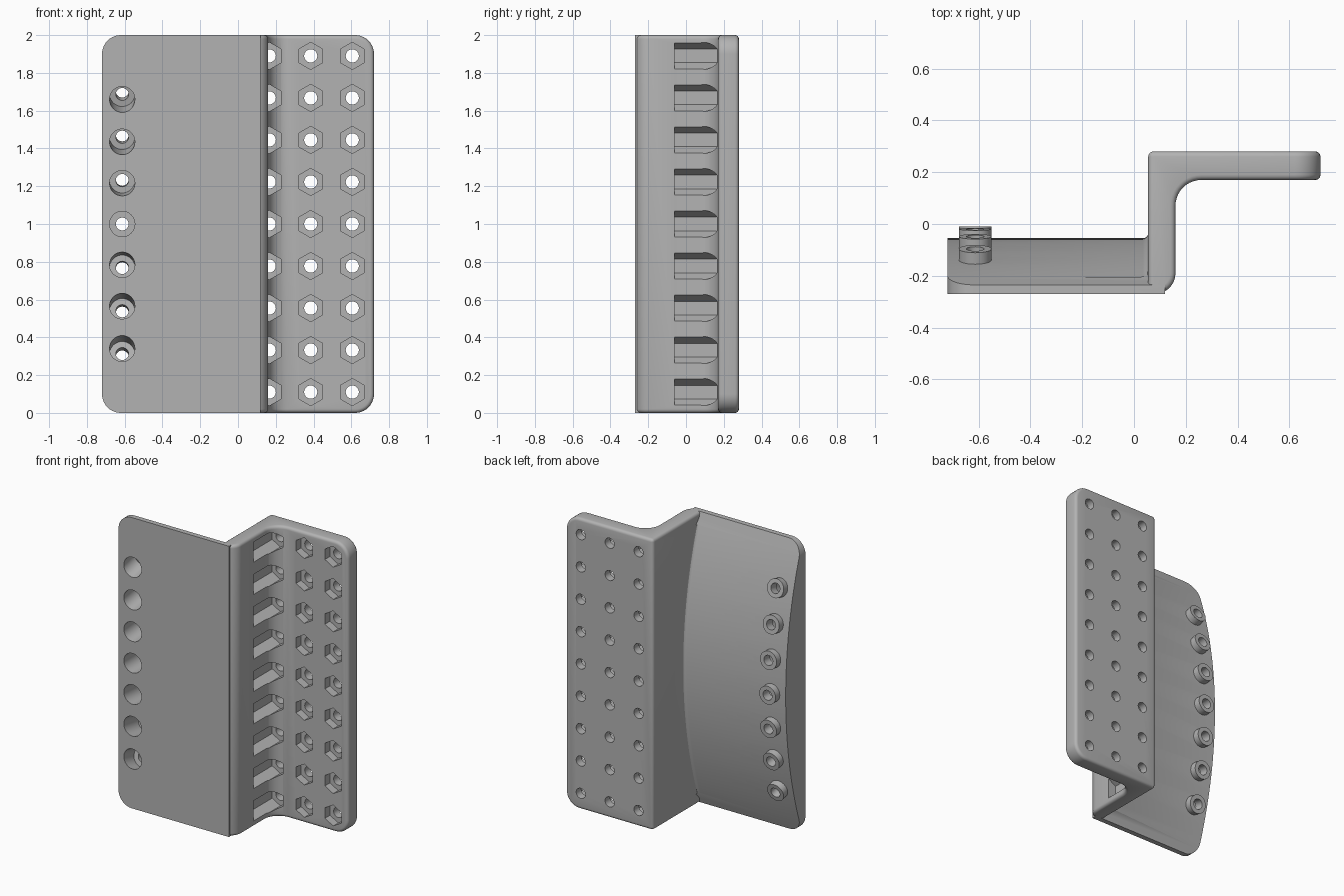
import bpy, bmesh, math
from mathutils import Matrix, Vector

cube = bpy.data.objects.get("Cube")
if cube:
    bpy.data.objects.remove(cube, do_unlink=True)

R = 2.87                      # radius of the bulging back
AXIS_Y, AXIS_Z = -0.055 - R, 1.0

grey = bpy.data.materials.new("plain grey")
grey.use_nodes = True
COL = (0.45, 0.45, 0.45, 1)
grey.diffuse_color = COL
grey.node_tree.nodes["Principled BSDF"].inputs["Base Color"].default_value = COL


def make(name, bm):
    bmesh.ops.recalc_face_normals(bm, faces=bm.faces)
    mesh = bpy.data.meshes.new(name)
    bm.to_mesh(mesh)
    bm.free()
    mesh.materials.append(grey)
    ob = bpy.data.objects.new(name, mesh)
    bpy.context.collection.objects.link(ob)
    return ob


def rounded(corners, steps=10):
    """Right-angled outline with a fillet radius at each corner."""
    out = []
    for i, (x, y, r) in enumerate(corners):
        p = Vector((x, y))
        a = (Vector(corners[i - 1][:2]) - p).normalized()
        b = (Vector(corners[(i + 1) % len(corners)][:2]) - p).normalized()
        if r == 0:
            out.append(p)
            continue
        c = p + (a + b) * r
        for k in range(steps + 1):
            t = math.pi / 2 * k / steps
            out.append(c - b * r * math.cos(t) - a * r * math.sin(t))
    return out


def prism(name, outline, place, lo, hi):
    """Extrude an outline from lo to hi; place(u, v, w) maps it into space."""
    bm = bmesh.new()
    face = bm.faces.new([bm.verts.new(place(u, v, lo)) for u, v in outline])
    geom = bmesh.ops.extrude_face_region(bm, geom=[face])["geom"]
    shift = Vector(place(0, 0, hi)) - Vector(place(0, 0, lo))
    bmesh.ops.translate(bm, vec=shift, verts=[g for g in geom if isinstance(g, bmesh.types.BMVert)])
    return make(name, bm)


def cylinders(name, items, sides, radius):
    """Cylinders from (origin, tilt, start, end), running backwards along the tilt."""
    bm = bmesh.new()
    for origin, tilt, lo, hi in items:
        d = Vector((0, math.cos(tilt), math.sin(tilt)))
        m = Matrix.Translation(Vector(origin) + d * (lo + hi) / 2) @ Matrix.Rotation(tilt - math.pi / 2, 4, 'X')
        bmesh.ops.create_cone(bm, cap_ends=True, segments=sides, radius1=radius,
                              radius2=radius, depth=hi - lo, matrix=m)
    return make(name, bm)


def apply(ob, mod):
    bpy.context.view_layer.objects.active = ob
    bpy.ops.object.modifier_apply(modifier=mod.name)


def boolean(ob, other, op):
    mod = ob.modifiers.new("cut", 'BOOLEAN')
    mod.operation, mod.solver, mod.object = op, 'EXACT', other
    apply(ob, mod)
    bpy.data.objects.remove(other, do_unlink=True)


xz = lambda u, v, w: (u, w, v)
xy = lambda u, v, w: (u, v, w)
yz = lambda u, v, w: (w, u, v)

# Front plate: flat front, arched back, two rounded corners
arc = []
for i in range(49):
    dz = -1.05 + 2.1 * i / 48
    arc.append((AXIS_Y + math.sqrt(R * R - dz * dz), 1 + dz))
body = prism("mounting_bracket", [(-0.27, 2.05), (-0.27, -0.05)] + arc, yz, -0.9, 0.12)
trim = prism("plate_trim", rounded([(-0.72, 0, 0.1), (0.3, 0, 0), (0.3, 2, 0), (-0.72, 2, 0.1)]), xz, -0.6, 0.3)
boolean(body, trim, 'INTERSECT')

# Web and rear flange with softened edges
web = prism("web_and_flange", rounded([(0.055, -0.27, 0), (0.16, -0.27, 0.08), (0.16, 0.17, 0.1),
                                       (0.9, 0.17, 0), (0.9, 0.28, 0), (0.055, 0.28, 0)]), xy, -0.1, 2.1)
trim = prism("flange_trim", rounded([(-0.3, 0, 0), (0.72, 0, 0.1), (0.72, 2, 0.1), (-0.3, 2, 0)]), xz, -0.6, 0.6)
boolean(web, trim, 'INTERSECT')
soft = web.modifiers.new("soft", 'BEVEL')
soft.width, soft.segments, soft.limit_method, soft.angle_limit = 0.02, 4, 'ANGLE', math.radians(40)
apply(web, soft)
boolean(body, web, 'UNION')

# Small cove where the arched back meets the web
bm = bmesh.new()
bm.from_mesh(body.data)


def on_seam(v):
    y, z = v.co.y - AXIS_Y, v.co.z - AXIS_Z
    return abs(v.co.x - 0.055) < 1e-3 and abs(math.hypot(y, z) - R) < 2e-3 and abs(z) < 0.95


seam = [e for e in bm.edges if all(on_seam(v) for v in e.verts)]
bmesh.ops.bevel(bm, geom=seam, offset=0.02, segments=3, profile=0.5, affect='EDGES')
bm.to_mesh(body.data)
bm.free()

# Row of radial bosses with counterbores from the front
tilts = [math.radians(4.65 * i) for i in range(-3, 4)]
radial = lambda lo, hi: [((-0.613, AXIS_Y, AXIS_Z), t, R + lo, R + hi) for t in tilts]
boolean(body, cylinders("bosses", radial(-0.08, 0.045), 32, 0.0625), 'UNION')
boolean(body, cylinders("counterbores", radial(-0.4, -0.02), 32, 0.067), 'DIFFERENCE')
boolean(body, cylinders("boss_holes", radial(-0.2, 0.2), 24, 0.034), 'DIFFERENCE')

# Grid of hexagonal pockets with through holes
grid = [(x, 0, 0.11 + 0.2225 * k) for x in (0.165, 0.385, 0.605) for k in range(9)]
boolean(body, cylinders("hex_pockets", [(p, 0, -0.06, 0.225) for p in grid], 6, 0.072), 'DIFFERENCE')
boolean(body, cylinders("flange_holes", [(p, 0, 0.19, 0.4) for p in grid], 24, 0.035), 'DIFFERENCE')

bpy.ops.object.select_all(action='DESELECT')
body.select_set(True)
bpy.context.view_layer.objects.active = body
bpy.ops.object.shade_smooth_by_angle(angle=math.radians(30))
